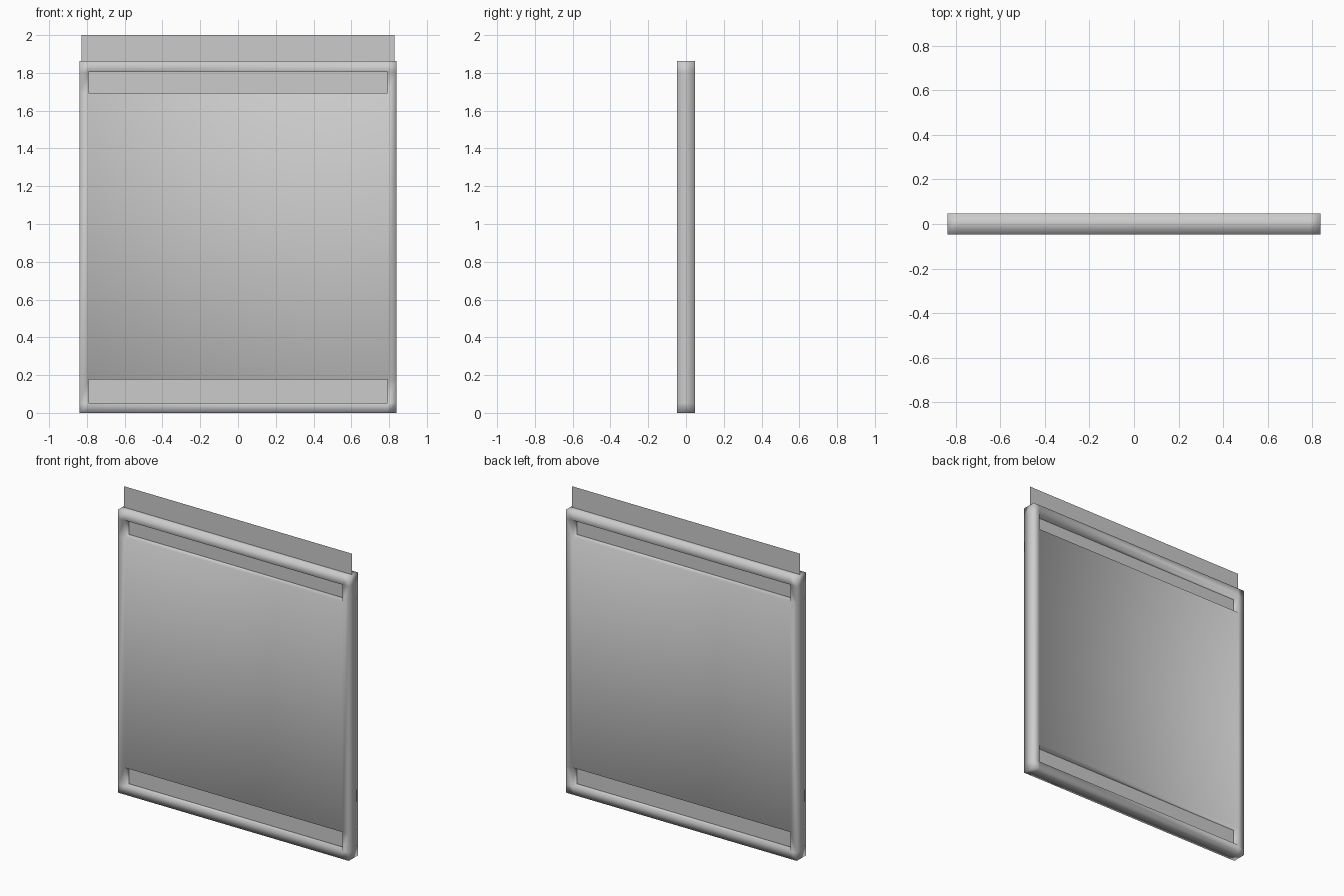
import bpy, bmesh

if "Cube" in bpy.data.objects:
    bpy.data.objects.remove(bpy.data.objects["Cube"])

XS = [-0.839, -0.792, 0.792, 0.839]
ZS = [0.0, 0.053, 0.177, 1.693, 1.804, 1.862]
THICK = 0.094


def sheet(name, xs, zs, holes=()):
    """Upright grid in the XZ plane, leaving out the cells listed in holes."""
    bm = bmesh.new()
    v = [[bm.verts.new((x, 0, z)) for z in zs] for x in xs]
    for i in range(len(xs) - 1):
        for j in range(len(zs) - 1):
            if (i, j) not in holes:
                f = bm.faces.new((v[i][j], v[i + 1][j], v[i + 1][j + 1], v[i][j + 1]))
                f.smooth = True
    mesh = bpy.data.meshes.new(name)
    bm.to_mesh(mesh)
    bm.free()
    obj = bpy.data.objects.new(name, mesh)
    bpy.context.collection.objects.link(obj)
    return obj


# Soft-shaded body with two slots running right through it
body = sheet("panel_body", XS, ZS, holes={(1, 1), (1, 3)})
solid = body.modifiers.new("thickness", 'SOLIDIFY')
solid.thickness = THICK
solid.offset = 0

# Thin sheet inside the body, seen through the slots and sticking out on top
sheet("inner_sheet", [-0.828, 0.828], [0.01, 2.0])
